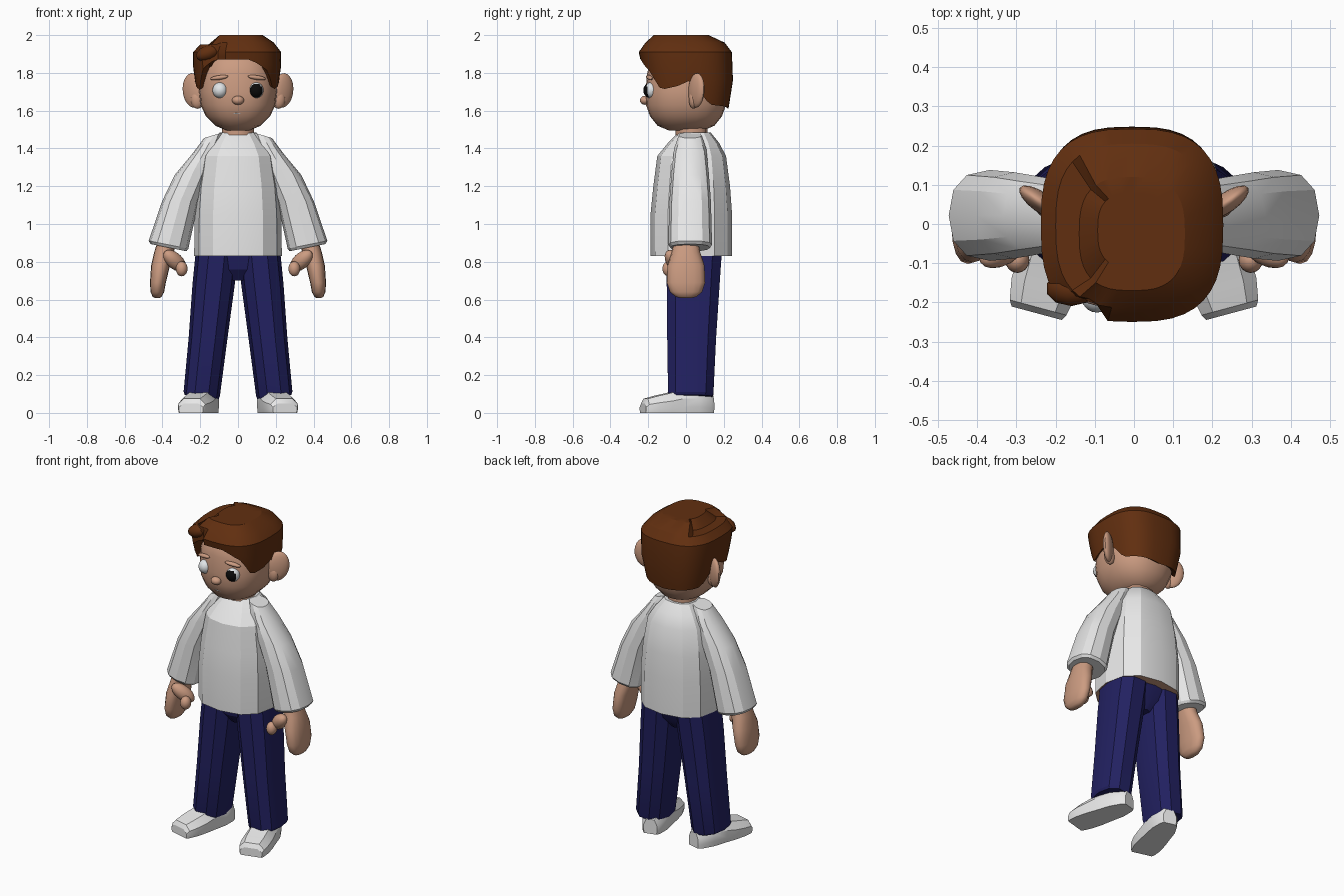
import bpy, bmesh, math
from mathutils import Vector, Matrix

cube = bpy.data.objects.get("Cube")
if cube:
    bpy.data.objects.remove(cube, do_unlink=True)


def material(name, r, g, b):
    m = bpy.data.materials.new(name)
    m.use_nodes = True
    m.diffuse_color = (r, g, b, 1)
    node = next(n for n in m.node_tree.nodes if n.type == 'BSDF_PRINCIPLED')
    node.inputs["Base Color"].default_value = (r, g, b, 1)
    node.inputs["Roughness"].default_value = 0.8
    return m


SKIN = material("skin", 0.6, 0.33, 0.22)
HAIR = material("brown hair", 0.12, 0.028, 0.005)
SHIRT = material("white cloth", 0.8, 0.8, 0.8)
PANTS = material("navy cloth", 0.016, 0.015, 0.12)
EYE = material("eye white", 0.75, 0.78, 0.8)
BLACK = material("pupil black", 0.003, 0.003, 0.003)


def finish(bm, name, mats, angle=30):
    bmesh.ops.recalc_face_normals(bm, faces=bm.faces)
    mesh = bpy.data.meshes.new(name)
    bm.to_mesh(mesh)
    bm.free()
    for m in mats:
        mesh.materials.append(m)
    obj = bpy.data.objects.new(name, mesh)
    bpy.context.collection.objects.link(obj)
    bpy.ops.object.select_all(action='DESELECT')
    obj.select_set(True)
    bpy.context.view_layer.objects.active = obj
    bpy.ops.object.shade_smooth_by_angle(angle=math.radians(angle))
    return obj


def ring(z, cx, cy, rx, ry, n=12, p=2.3, tilt=0):
    """Rounded-square ring around a vertical axis; tilt raises its +x side."""
    pts = []
    for i in range(n):
        a = 2 * math.pi * i / n
        c, s = math.cos(a), math.sin(a)
        x = rx * math.copysign(abs(c) ** (2 / p), c)
        y = ry * math.copysign(abs(s) ** (2 / p), s)
        pts.append(Vector((cx + x, cy + y, z + tilt * x)))
    return pts


def loft(name, rings, mats, side=1, angle=30, rule=None):
    """Skin a stack of rings; side -1 mirrors it across x."""
    bm = bmesh.new()
    rows = [[bm.verts.new((p.x * side, p.y, p.z)) for p in r] for r in rings]
    n = len(rows[0])
    for a, b in zip(rows, rows[1:]):
        for i in range(n):
            j = (i + 1) % n
            bm.faces.new((a[i], a[j], b[j], b[i]))
    bm.faces.new(rows[0])
    bm.faces.new(rows[-1])
    if rule:
        bm.normal_update()
        for f in bm.faces:
            f.material_index = rule(f)
    return finish(bm, name, mats, angle)


def ball(name, loc, scale, mats, rot=(0, 0, 0), seg=16, rule=None):
    bm = bmesh.new()
    bmesh.ops.create_uvsphere(bm, u_segments=seg, v_segments=seg * 3 // 4, radius=1)
    if rule:
        bm.normal_update()
        for f in bm.faces:
            f.material_index = rule(f)
    turn = Matrix.Identity(4)
    for angle, axis in zip(rot, "XYZ"):
        turn = Matrix.Rotation(math.radians(angle), 4, axis) @ turn
    bm.transform(Matrix.Translation(loc) @ turn @ Matrix.Diagonal((*scale, 1)))
    return finish(bm, name, mats, 50)


def interp(keys, t):
    for a, b in zip(keys, keys[1:]):
        if t <= b[0]:
            f = max(0, (t - a[0]) / (b[0] - a[0]))
            return [u + (v - u) * f for u, v in zip(a[1:], b[1:])]
    return keys[-1][1:]


# Head and neck
head = [(1.495, .06, .09), (1.52, .12, .15), (1.57, .17, .19), (1.63, .198, .212),
        (1.70, .206, .215), (1.80, .2, .205), (1.88, .17, .185), (1.95, .08, .09)]
loft("head", [ring(z, 0, 0, rx, ry, 24) for z, rx, ry in head], [SKIN], angle=40)
loft("neck", [ring(z, 0, .03, .085, .085) for z in (1.42, 1.56)], [SKIN], angle=40)

# Hair: a shell from a varying hairline up to a flat crown, parted on one side
SHELL = [(1.61, .19, -.2, .225), (1.72, .217, -.212, .247), (1.85, .235, -.237, .252),
         (1.91, .233, -.25, .243), (1.96, .195, -.215, .205), (2.0, .135, -.17, .12)]
LINE = [(-180, 1.61), (-122, 1.63), (-108, 1.67), (-97, 1.78), (-85, 1.74), (-58, 1.71),
        (-45, 1.82), (-28, 1.87), (18, 1.87), (40, 1.81), (53, 1.71), (85, 1.74),
        (97, 1.78), (108, 1.67), (122, 1.63), (180, 1.61)]


def shell_point(unit, z, shrink=1):
    rx, front, back = interp(SHELL, z)
    x = unit.x * rx * shrink - .005
    y = ((front + back) / 2 + unit.y * (back - front) / 2) * shrink
    if x < -.1:
        y, z = max(y, -.19), min(z, 1.95)
    return Vector((x, y, z))


units = ring(0, 0, 0, 1, 1, 40, 2.8)
lines = [interp(LINE, math.degrees(math.atan2(u.x, -u.y)))[0] for u in units]
hair = [[shell_point(u, h + .03, .78) for u, h in zip(units, lines)]]
for f in (0, .5, 1):
    hair.append([shell_point(u, h + (1.91 - h) * f) for u, h in zip(units, lines)])
hair += [[shell_point(u, z) for u in units] for z in (1.96, 2.0)]
hair.append([shell_point(u, 2.0, .65) for u in units])
loft("hair", hair, [HAIR], angle=25)
ball("hair_lock", (-.16, -.165, 1.905), (.068, .045, .04), [HAIR], (0, -20, 0), 10)

# Face
ball("nose", (0, -.217, 1.655), (.032, .027, .024), [SKIN])
ball("mouth", (-.005, -.193, 1.584), (.022, .005, .003), [EYE], seg=8)
gaze = Vector((.05, -1, -.15)).normalized()
for side, label in ((1, "left"), (-1, "right")):
    pupil = (lambda f: int(f.normal.dot(gaze) > .45)) if side == 1 else None
    ball(label + "_eye", (.095 * side, -.184, 1.708), (.04, .042, .042),
         [EYE, BLACK], seg=24, rule=pupil)
    ball(label + "_eyebrow", (.1 * side, -.193, 1.775), (.05, .014, .012),
         [SKIN], (0, 8 * side, 14 * side))
    ball(label + "_ear", (.237 * side, .055, 1.707), (.066, .026, .092),
         [SKIN], (0, 8 * side, 35 * side))
    ball(label + "_ear_lobe", (.215 * side, .04, 1.66), (.035, .025, .05), [SKIN])

# Shirt body, with skin just showing under the hem
torso = [(.83, .232, .028, .215), (1.05, .23, .028, .216), (1.2, .218, .03, .203),
         (1.36, .19, .03, .182), (1.43, .145, .04, .135), (1.485, .095, .045, .085)]
loft("shirt_body", [ring(z, 0, cy, rx, ry, 12, 2.5) for z, rx, cy, ry in torso],
     [SHIRT, SKIN], angle=22,
     rule=lambda f: int(len(f.verts) > 4 and f.calc_center_median().z < 1))

# Trouser seat
loft("trouser_seat", [ring(.7, 0, .04, .04, .08), ring(.76, 0, .04, .14, .125),
                      ring(.85, 0, .045, .215, .148)], [PANTS], angle=22)

SLEEVE = [(1.47, .13, .05, .06, -.3), (1.4, .168, .075, .085, -.4), (1.28, .235, .1, .098, -.2),
          (1.12, .305, .097, .11, 0), (.89, .368, .105, .116, .2), (.875, .368, .095, .105, .2)]
MITTEN = [(.93, .37, .05, .06), (.85, .392, .052, .075), (.78, .41, .05, .098),
          (.69, .424, .042, .102), (.64, .427, .036, .085), (.615, .428, .024, .055),
          (.607, .428, .01, .025)]
LEG = [(.085, .192, .025, .09, .12), (.1, .192, .025, .096, .125), (.4, .158, .03, .103, .135),
       (.68, .129, .038, .112, .146), (.84, .113, .043, .112, .152)]
SHOE = [(-.02, .04, .09), (0, .055, .105), (.07, .075, .13), (.16, .08, .125),
        (.22, .085, .105), (.29, .085, .09), (.345, .075, .075), (.36, .066, .05)]

for side, label in ((1, "left"), (-1, "right")):
    # Arm
    loft(label + "_sleeve", [ring(z, x, .022, rx, ry, 12, 2.4, t)
                             for z, x, rx, ry, t in SLEEVE], [SHIRT], side, 24)
    loft(label + "_hand", [ring(z, x, 0, rx, ry, 16) for z, x, rx, ry in MITTEN],
         [SKIN], side, 60)
    ball(label + "_thumb", (.335 * side, -.065, .805), (.078, .04, .042),
         [SKIN], (0, -38 * side, -30 * side))
    ball(label + "_thumb_tip", (.298 * side, -.092, .763), (.031, .033, .04), [SKIN])
    # Leg
    loft(label + "_trouser_leg", [ring(z, x, y, rx, ry, 10, 2.4, .12 if z < .2 else 0)
                                  for z, x, y, rx, ry in LEG], [PANTS], side, 22)
    # Shoe, toe turned outward
    heel, ahead = Vector((.155, .12, 0)), Vector((.26, -.966, 0))
    across = Vector((.966, .26, 0))
    section = [(-.95, 0), (-1, .25), (-1, .6), (-.6, 1), (.6, 1), (1, .6), (1, .25), (.95, 0)]
    loft(label + "_shoe", [[heel + ahead * d + across * w * u + Vector((0, 0, h * v))
                            for u, v in section] for d, w, h in SHOE], [SHIRT], side, 28)
